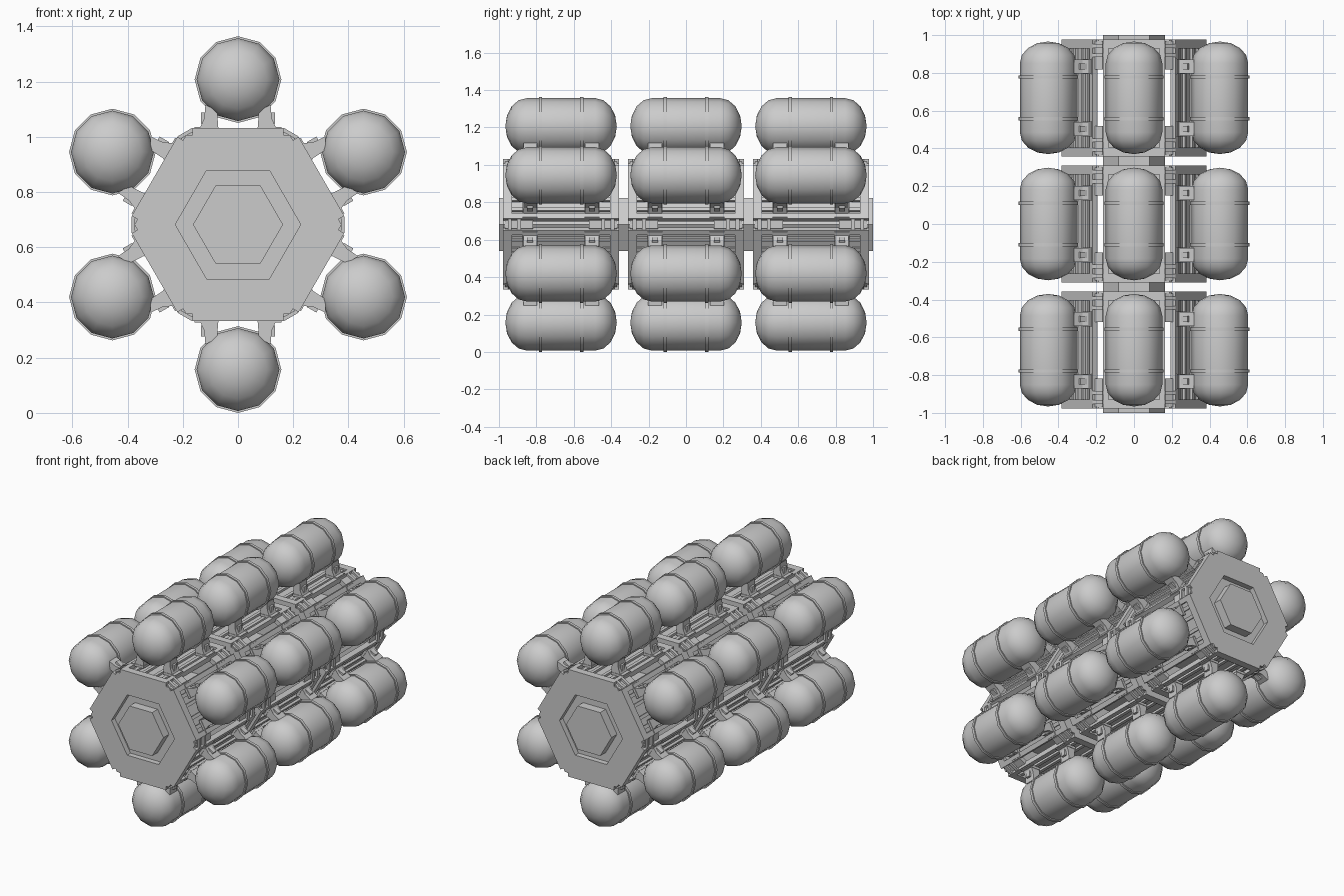
import bpy, bmesh, math
from mathutils import Matrix, Vector

if "Cube" in bpy.data.objects:
    bpy.data.objects.remove(bpy.data.objects["Cube"])

ZC = 0.686                      # height of the long axis
MODULES = (-0.668, 0.0, 0.668)  # module centres along y
HL = 0.31                       # module half length
TANK_R = 0.525                  # axis to tank centre


def finish(bm, name):
    bmesh.ops.recalc_face_normals(bm, faces=bm.faces)
    me = bpy.data.meshes.new(name)
    bm.to_mesh(me)
    bm.free()
    return me


def add(me, name, matrix, smooth=None):
    ob = bpy.data.objects.new(name, me)
    bpy.context.collection.objects.link(ob)
    ob.matrix_world = matrix
    return ob


def box(bm, x0, x1, y0, y1, z0, z1):
    m = Matrix.Translation(((x0 + x1) / 2, (y0 + y1) / 2, (z0 + z1) / 2))
    m = m @ Matrix.Diagonal((abs(x1 - x0), abs(y1 - y0), abs(z1 - z0), 1))
    bmesh.ops.create_cube(bm, size=1, matrix=m)


def prism(bm, pts, y0, y1):
    """Extrude an x/z outline along y."""
    a = [bm.verts.new((x, y0, z)) for x, z in pts]
    b = [bm.verts.new((x, y1, z)) for x, z in pts]
    n = len(pts)
    bm.faces.new(a)
    bm.faces.new(b[::-1])
    for i in range(n):
        bm.faces.new((a[i], b[i], b[(i + 1) % n], a[(i + 1) % n]))


def lathe(bm, profile, sides, zc=0.0, closed=False):
    """Revolve (y, radius) points about a line parallel to y."""
    rings = []
    for y, r in profile:
        if r < 1e-6:
            rings.append([bm.verts.new((0, y, zc))] * sides)
        else:
            rings.append([bm.verts.new((r * math.sin(2 * math.pi * i / sides), y,
                                        zc + r * math.cos(2 * math.pi * i / sides)))
                          for i in range(sides)])
    pairs = list(zip(rings, rings[1:])) + ([(rings[-1], rings[0])] if closed else [])
    for p, q in pairs:
        for i in range(sides):
            j = (i + 1) % sides
            vs = list(dict.fromkeys((p[i], p[j], q[j], q[i])))
            bm.faces.new(vs)


def hex_lathe(bm, profile):
    """Six-sided lathe with corners pointing along +-x."""
    start = len(bm.verts)
    lathe(bm, profile, 6)
    bm.verts.ensure_lookup_table()
    bmesh.ops.rotate(bm, verts=bm.verts[start:], cent=(0, 0, 0),
                     matrix=Matrix.Rotation(math.radians(30), 3, 'Y'))


# Tank: rounded capsule
bm = bmesh.new()
cap = [(0.183 + 0.115 * math.sin(a), 0.15 * math.cos(a))
       for a in [math.radians(d) for d in (0, 22.5, 45, 67.5)]] + [(0.298, 0.0)]
lathe(bm, [(-y, r) for y, r in reversed(cap)] + cap, 12, TANK_R)
tank_me = finish(bm, "tank")

# Pair of straps round each tank
bm = bmesh.new()
for s in (-0.11, 0.11):
    lathe(bm, [(s - 0.009, 0.145), (s - 0.009, 0.157), (s + 0.009, 0.157), (s + 0.009, 0.145)],
          12, TANK_R, closed=True)
strap_me = finish(bm, "tank_straps")

# Face panel: recessed plate, raised border, inner ribs
bm = bmesh.new()
box(bm, -0.155, 0.155, -0.295, 0.295, 0.315, 0.326)
for s in (-1, 1):
    box(bm, s * 0.135, s * 0.165, -HL, HL, 0.318, 0.349)
    box(bm, s * 0.09, s * 0.112, -0.262, 0.262, 0.322, 0.340)
    box(bm, s * 0.03, s * 0.05, -0.262, 0.262, 0.322, 0.340)
    box(bm, -0.136, 0.136, s * 0.262, s * HL, 0.318, 0.349)
panel_me = finish(bm, "side_panel")

# Tank brackets: foot, tapered leg and clamp lug
bm = bmesh.new()
for s in (-1, 1):
    for y in (-0.165, 0.165):
        box(bm, s * 0.07, s * 0.158, y - 0.04, y + 0.04, 0.338, 0.354)
        prism(bm, [(s * x, z) for x, z in ((0.072, 0.35), (0.138, 0.35), (0.122, 0.385),
                                          (0.118, 0.435), (0.075, 0.41))], y - 0.037, y + 0.037)
        box(bm, s * 0.11, s * 0.134, y - 0.016, y + 0.016, 0.365, 0.405)
bracket_me = finish(bm, "tank_brackets")

# Corner joints between neighbouring panels, with hinge pins
bm = bmesh.new()
for s in (-1, 1):
    prism(bm, [(-0.035, 0.345), (0.035, 0.345), (0.022, 0.374), (-0.022, 0.374)],
          s * 0.15, s * 0.30)
    box(bm, -0.03, 0.03, s * 0.215, s * 0.235, 0.36, 0.386)
    box(bm, -0.03, 0.03, s * 0.265, s * 0.285, 0.36, 0.386)
joint_me = finish(bm, "corner_joints")

# End plates of each module: hexagon with a hexagonal recess
bm = bmesh.new()
for s in (-1, 1):
    hex_lathe(bm, [(s * 0.265, 0.0), (s * 0.265, 0.375), (s * HL, 0.375),
                   (s * HL, 0.227), (s * 0.275, 0.227), (s * 0.275, 0.0)])
plate_me = finish(bm, "end_plates")

# Central hexagonal spine
bm = bmesh.new()
hex_lathe(bm, [(-1, 0), (-1, 0.163), (1, 0.163), (1, 0)])
add(finish(bm, "central_spine"), "central_spine", Matrix.Translation((0, 0, ZC)))

# Place every part round the axis in each module
for y in MODULES:
    base = Matrix.Translation((0, y, ZC))
    add(plate_me, "end_plates", base)
    for k in range(6):
        m = base @ Matrix.Rotation(math.radians(60 * k), 4, 'Y')
        for me in (tank_me, strap_me, panel_me, bracket_me):
            add(me, me.name, m)
        add(joint_me, "corner_joints", m @ Matrix.Rotation(math.radians(30), 4, 'Y'))

# Smooth shading on the round parts, keeping hard edges
for me in (tank_me, strap_me):
    me.polygons.foreach_set("use_smooth", [True] * len(me.polygons))
    me.set_sharp_from_angle(angle=math.radians(45))

# Drop the model exactly on the ground
bpy.context.view_layer.update()
low = min((o.matrix_world @ v.co).z for o in bpy.data.objects for v in o.data.vertices)
for o in bpy.data.objects:
    o.location.z -= low
